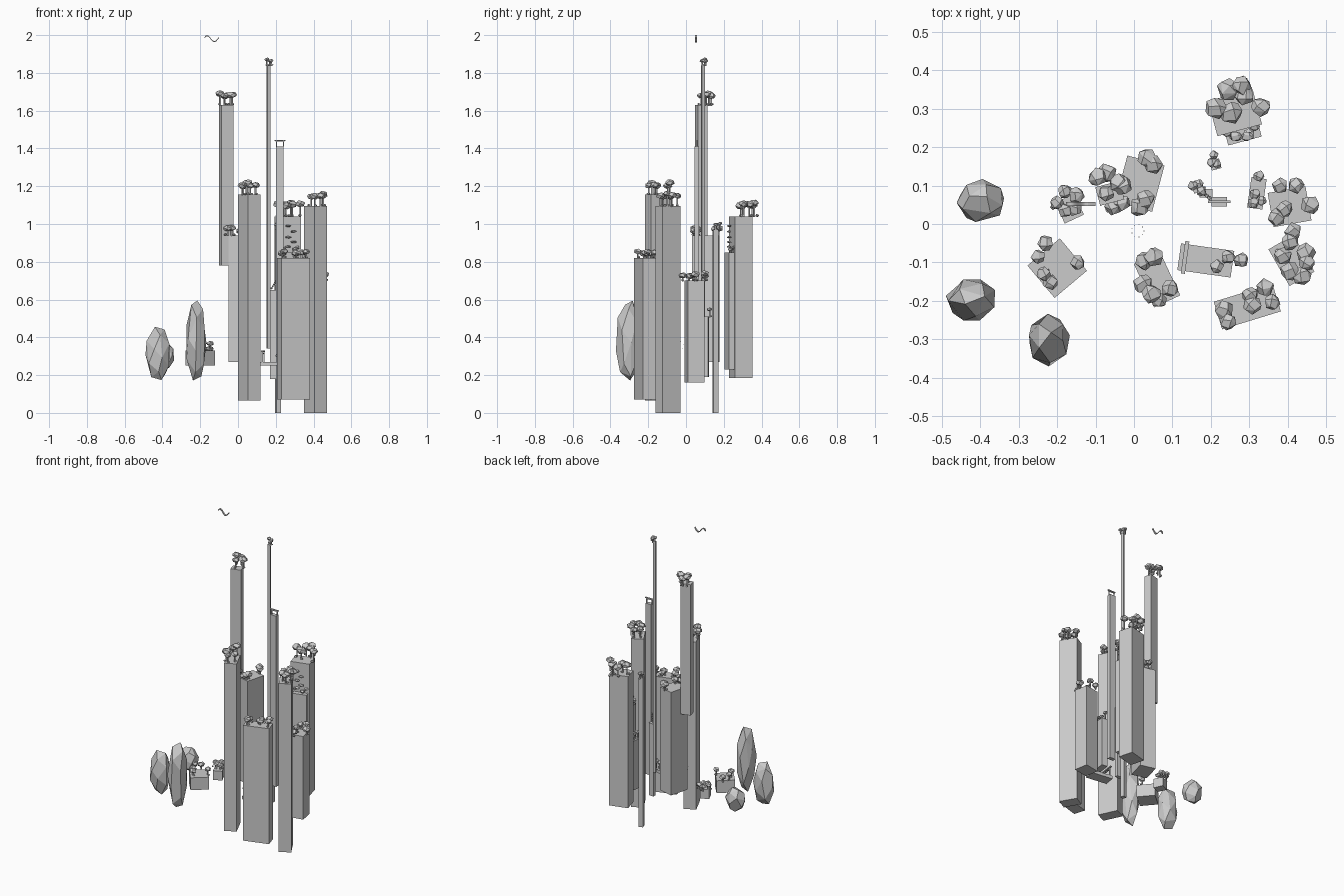
import bpy, bmesh, math, random
from mathutils import Matrix, Vector

if "Cube" in bpy.data.objects:
    bpy.data.objects.remove(bpy.data.objects["Cube"])

random.seed(4)


def finish(bm, name):
    me = bpy.data.meshes.new(name)
    bm.to_mesh(me)
    bm.free()
    ob = bpy.data.objects.new(name, me)
    bpy.context.collection.objects.link(ob)
    return ob


def add_box(bm, c, size, ang=0.0, pivot=None):
    # box centred at c, turned about the vertical through pivot
    m = Matrix.Translation(c) @ Matrix.Rotation(math.radians(ang), 4, 'Z') @ Matrix.Diagonal((*size, 1))
    bmesh.ops.create_cube(bm, size=1, matrix=m)


def add_lump(bm, c, r, n=16):
    # faceted convex lump: hull of jittered points spread over an ellipsoid
    spin = random.uniform(0, 6.28)
    vs = []
    for i in range(n):
        h = 1 - 2 * (i + 0.5) / n
        a = spin + i * 2.39996 + random.uniform(-.25, .25)
        q = math.sqrt(1 - h * h)
        p = Vector((q * math.cos(a), q * math.sin(a), h * 1.06))
        vs.append(bm.verts.new((c[0] + p.x * r[0], c[1] + p.y * r[1], c[2] + p.z * r[2])))
    res = bmesh.ops.convex_hull(bm, input=vs)
    bmesh.ops.dissolve_limit(bm, angle_limit=math.radians(14), verts=vs,
                             edges=list({e for v in vs for e in v.link_edges}))


def trees(name, spots, ground, r=.024, lift=.045):
    # clumps of foliage on thin trunks
    bm = bmesh.new()
    for x, y in spots:
        h = ground + lift + random.uniform(-.008, .012)
        k = r * random.uniform(.9, 1.12)
        add_lump(bm, (x, y, h), (k, k, k * .66), 14)
        add_box(bm, (x, y, (ground + h) / 2 - .004), (.007, .007, h - ground), 20)
        # low bush beside each trunk
        b = r * .35
        add_lump(bm, (x + random.uniform(-r, r) * .6, y + random.uniform(-r, r) * .6, ground + b * .5), (b, b, b * .8), 10)
    return finish(bm, name)


def gate(name, c, width, height, ang):
    # two posts with a double lintel
    bm = bmesh.new()
    t = width * .09
    for s in (-1, 1):
        add_box(bm, (s * width * .33, 0, height / 2), (t, t, height))
    add_box(bm, (0, 0, height - t / 2), (width, t * 1.4, t))
    add_box(bm, (0, 0, height * .74), (width * .8, t * .8, t * .7))
    ob = finish(bm, name)
    ob.location = c
    ob.rotation_euler.z = math.radians(ang)


# floating stone pillars: cx, cy, width, depth, angle, bottom, top
pillars = {
    "low_island_small": (-.168, .04, .055, .06, 25, .25, .31),
    "low_island_large": (-.2, -.115, .11, .11, 40, .25, .33),
    "high_pillar": (-.063, .08, .065, .05, 15, .78, 1.63),
    "wide_pillar": (.015, .105, .1, .125, -15, .27, .94),
    "needle_pillar": (.162, .09, .017, .017, 20, .34, 1.84),
    "gate_pillar": (.222, .058, .04, .024, 0, .3, 1.41),
    "short_needle": (.187, .08, .034, .022, 0, .18, .65),
    "front_pillar": (.06, -.145, .075, .125, 25, .065, 1.155),
    "gate_platform": (.187, -.095, .14, .07, -8, .25, .27),
    "front_block": (.295, -.215, .16, .075, 17, .07, .82),
    "right_pillar": (.41, -.095, .075, .11, 30, 0, 1.095),
    "right_block": (.405, .045, .1, .09, 10, .16, .7),
    "inner_pillar": (.32, .08, .04, .08, -8, .19, .51),
    "low_needle": (.212, .155, .026, .026, 15, 0, .97),
    "back_pillar": (.263, .29, .12, .095, 15, .185, 1.04),
    "back_step": (.28, .25, .09, .07, 15, .23, .85),
}
for name, (x, y, w, d, a, z0, z1) in pillars.items():
    bm = bmesh.new()
    add_box(bm, (x, y, (z0 + z1) / 2), (w, d, z1 - z0), a)
    finish(bm, name)

# tree positions on each pillar
groves = {
    "low_island_small": [(-.18, .085), (-.2, .055), (-.15, .075), (-.18, .035), (-.155, .04)],
    "low_island_large": [(-.23, -.05), (-.25, -.085), (-.147, -.1), (-.218, -.152), (-.235, -.13)],
    "high_pillar": [(-.095, .122), (-.07, .133), (-.04, .107), (-.072, .08), (-.03, .1)],
    "wide_pillar": [(-.034, .055), (-.055, .045), (.013, .045), (.05, .155), (.034, .172), (.03, .065)],
    "front_pillar": [(.028, -.096), (.052, -.086), (.023, -.156), (.093, -.167), (.065, -.198), (.045, -.182)],
    "front_block": [(.235, -.224), (.245, -.255), (.342, -.165), (.302, -.185), (.36, -.203), (.308, -.211)],
    "right_pillar": [(.388, -.083), (.406, -.047), (.448, -.075), (.406, -.122), (.437, -.135), (.45, -.1)],
    "right_block": [(.38, .1), (.422, .1), (.458, .05), (.372, .018), (.414, -.018), (.393, .04)],
}
for name, spots in groves.items():
    g = pillars[name][6]
    trees(name + "_trees", spots, g, .021 if g < .5 else .024, .03 if g < 1 else .055)
trees("platform_trees", [(.216, -.11), (.245, -.086), (.279, -.094)], .27, .02, .04)
trees("inner_trees", [(.325, .125), (.315, .078), (.31, .055), (.333, .06)], .51, .014, .03)
trees("low_needle_trees", [(.208, .18), (.216, .156), (.203, .16)], .97, .013, .025)
trees("needle_trees", [(.153, .1), (.168, .104), (.175, .086)], 1.84, .014, .022)
trees("back_trees", [(.245, .35), (.288, .335), (.213, .302), (.252, .29), (.33, .305), (.28, .36)], 1.04, .029, .065)
trees("back_step_trees", [(.242, .24), (.3, .235), (.315, .255)], .85, .014, .02)

# flat stepping stones up the back pillar and beside the needle
bm = bmesh.new()
for i, z in enumerate((.88, .905, .93, .96, .99)):
    add_lump(bm, (.265 + .03 * (i % 2), .228, z), (.018, .013, .006), 12)
for i in range(5):
    add_lump(bm, (.178 + i * .006, .083 - i * .005, .66 + .01 * i), (.006, .006, .006), 10)
finish(bm, "stepping_stones")

# gates
gate("top_gate", (.222, .058, 1.41), .058, .034, 0)
gate("platform_gate", (.133, -.087, .27), .085, .06, 82)

# free floating boulders
for i, (c, r) in enumerate([((-.398, .06, .305), (.064, .058, .075)),
                            ((-.423, -.197, .315), (.068, .058, .14)),
                            ((-.222, -.303, .383), (.056, .07, .21))]):
    bm = bmesh.new()
    add_lump(bm, c, r, 20)
    finish(bm, "boulder_%d" % (i + 1))

# drifting ribbon at the very top
bm = bmesh.new()
rows = []
for i in range(17):
    t = i / 16
    x, z = -.177 + .077 * t, 1.981 + .016 * math.sin(math.pi * (.15 + 2 * t)) * (1 if t > .0 else .6)
    rows.append([bm.verts.new((x, .052 + dy, z + dz)) for dy, dz in ((-.005, -.003), (.005, -.003), (.005, .003), (-.005, .003))])
for a, b in zip(rows, rows[1:]):
    for k in range(4):
        bm.faces.new((a[k], a[(k + 1) % 4], b[(k + 1) % 4], b[k]))
bm.faces.new(rows[0])
bm.faces.new(rows[-1])
bmesh.ops.recalc_face_normals(bm, faces=bm.faces)
finish(bm, "sky_ribbon")

# ring of tiny pebbles
bm = bmesh.new()
for i in range(9):
    a = i * math.tau / 9
    add_box(bm, (.01 + .016 * math.cos(a), -.018 + .016 * math.sin(a), .34 + .005 * i), (.002, .002, .002))
finish(bm, "pebble_ring")
